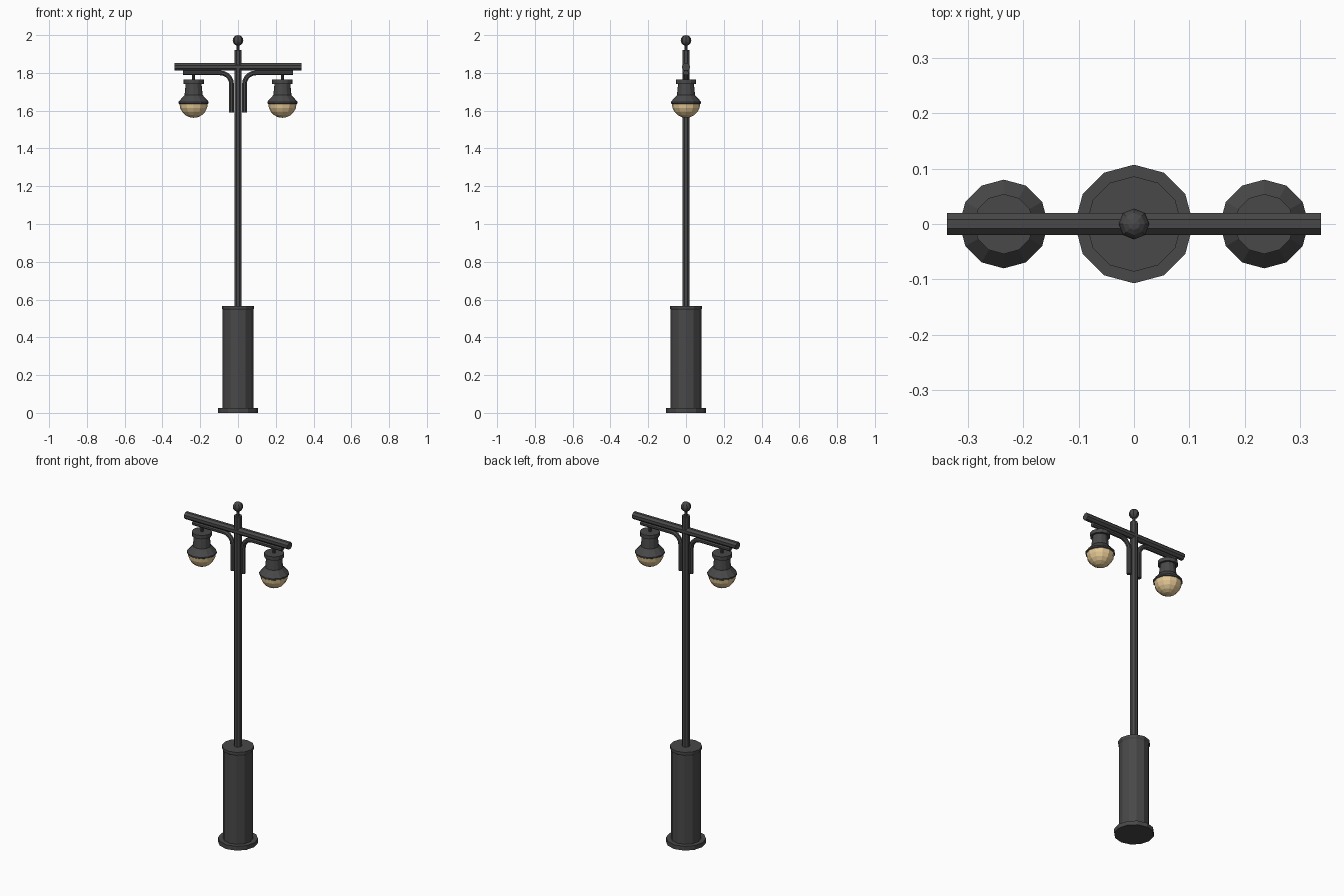
import bpy, bmesh, math
from mathutils import Vector

if "Cube" in bpy.data.objects:
    bpy.data.objects.remove(bpy.data.objects["Cube"])

def material(name, color):
    m = bpy.data.materials.new(name)
    m.diffuse_color = (*color, 1)
    m.use_nodes = True
    m.node_tree.nodes["Principled BSDF"].inputs["Base Color"].default_value = m.diffuse_color
    return m

IRON = material("dark_iron", (0.065, 0.065, 0.065))
GLASS = material("warm_glass", (0.78, 0.58, 0.30))

def make(name, bm, mat):
    bmesh.ops.recalc_face_normals(bm, faces=bm.faces)
    me = bpy.data.meshes.new(name)
    bm.to_mesh(me)
    bm.free()
    me.materials.append(mat)
    ob = bpy.data.objects.new(name, me)
    bpy.context.collection.objects.link(ob)
    return ob

def skin(bm, rings):
    """Bridge equal rings of points with quads and cap both ends."""
    vs = [[bm.verts.new(p) for p in r] for r in rings]
    n = len(vs[0])
    for a, b in zip(vs, vs[1:]):
        for i in range(n):
            j = (i + 1) % n
            bm.faces.new((a[i], a[j], b[j], b[i]))
    bm.faces.new(vs[0])
    bm.faces.new(vs[-1])

def lathe(name, profile, sides, mat=IRON, x=0.0, turn=0.0):
    """Revolve (radius, z) pairs about a vertical axis at x."""
    bm = bmesh.new()
    ang = [turn + math.tau * i / sides for i in range(sides)]
    skin(bm, [[(x + r * math.cos(a), r * math.sin(a), z) for a in ang] for r, z in profile])
    bmesh.ops.remove_doubles(bm, verts=bm.verts, dist=1e-5)
    return make(name, bm, mat)

def tube(name, path, r, sides):
    """Sweep a round section along an (x, z) path lying in the y = 0 plane."""
    pts = [Vector((x, 0, z)) for x, z in path]
    rings = []
    for i, p in enumerate(pts):
        d0 = (p - pts[max(i - 1, 0)]).normalized()
        d1 = (pts[min(i + 1, len(pts) - 1)] - p).normalized()
        side = (d0 + d1).normalized().cross(Vector((0, 1, 0)))
        ang = [math.tau * (k + 0.5) / sides for k in range(sides)]
        rings.append([p + side * r * math.cos(a) + Vector((0, r * math.sin(a), 0)) for a in ang])
    bm = bmesh.new()
    skin(bm, rings)
    return make(name, bm, IRON)

# Pedestal: foot plate, tall drum and lipped cap
lathe("foot_plate", [(0.107, 0), (0.107, 0.025)], 12)
lathe("pedestal", [(0.081, 0.025), (0.081, 0.545), (0.086, 0.553), (0.086, 0.567)], 12)

# Pole with ball finial
lathe("pole", [(0.021, 0.56), (0.021, 1.92)], 8, turn=math.pi / 8)
lathe("finial_neck", [(0.009, 1.91), (0.009, 1.955)], 8)
R = 0.028
ball = [(max(R * math.sin(math.pi * k / 8), 1e-7), 2 - R - R * math.cos(math.pi * k / 8))
        for k in range(9)]
lathe("finial_ball", ball, 8)

# Crossbar
tube("crossbar", [(-0.337, 1.832), (0.337, 1.832)], 0.0215, 8)

for s, label in ((-1, "left"), (1, "right")):
    # Curved bracket running up the pole and out under the crossbar
    bend = [(0.094 - 0.06 * math.cos(t), 1.74 + 0.06 * math.sin(t))
            for t in (math.pi / 2 * k / 5 for k in range(6))]
    path = [(0.034, 1.59)] + bend + [(0.29, 1.80)]
    tube(label + "_bracket", [(s * x, z) for x, z in path], 0.0135, 8)

    # Hanging lamp: rod, flared hood, glass bowl
    cx = s * 0.235
    lathe(label + "_lamp_rod", [(0.008, 1.755), (0.008, 1.80)], 8, x=cx)
    lathe(label + "_lamp_hood",
          [(0.074, 1.635), (0.080, 1.639), (0.080, 1.647), (0.053, 1.677),
           (0.048, 1.682), (0.042, 1.742), (0.054, 1.742), (0.054, 1.764)], 12, x=cx)
    bowl = [(max(0.075 * math.sin(t), 1e-7), 1.637 - 0.075 * math.cos(t))
            for t in (math.pi / 2 * k / 5 for k in range(6))]
    lathe(label + "_lamp_bowl", bowl, 12, GLASS, x=cx)
